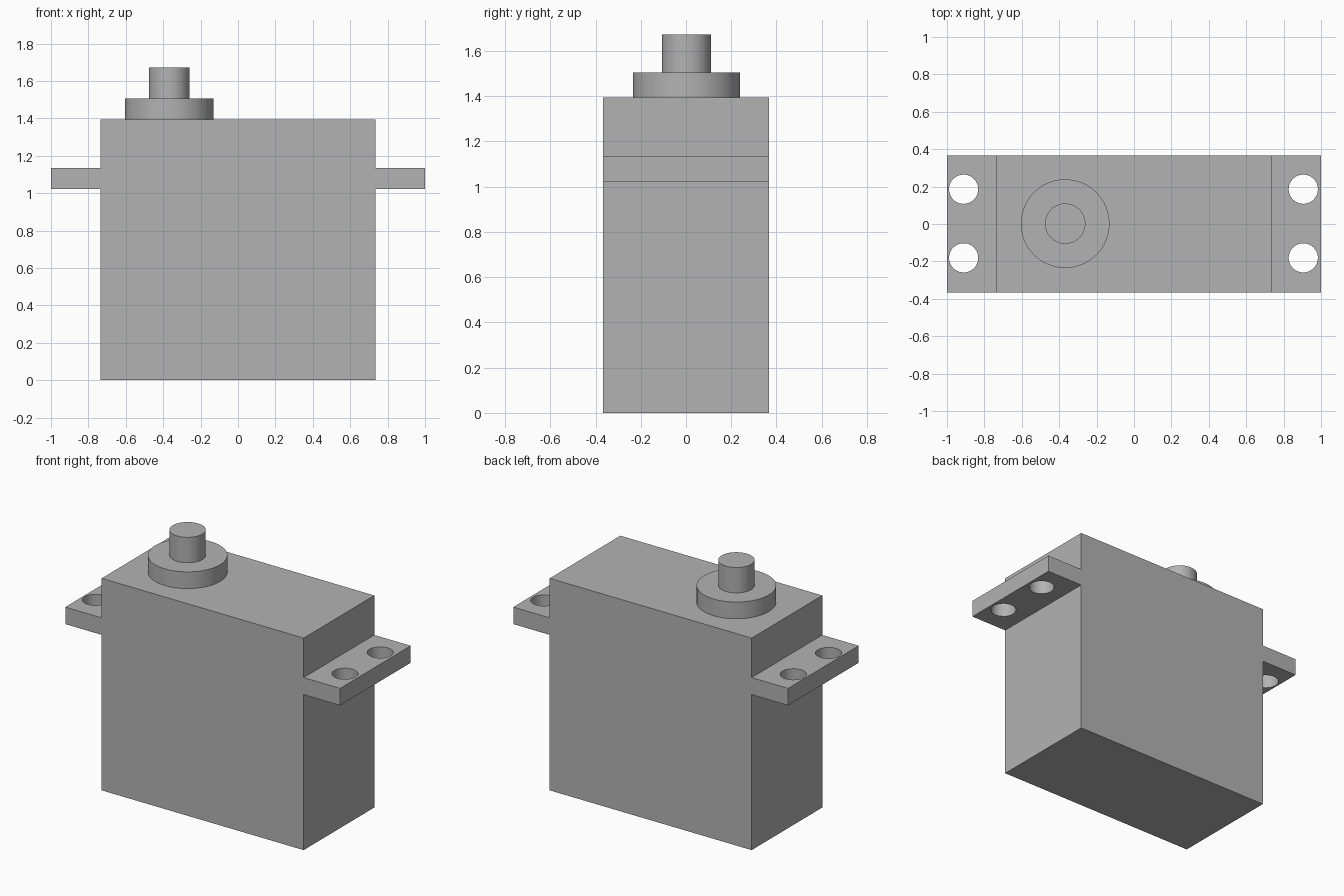
import bpy
import math

cube = bpy.data.objects.get("Cube")
if cube:
    bpy.data.objects.remove(cube, do_unlink=True)

# Single plain grey
GREY = (0.45, 0.45, 0.45, 1.0)
grey = bpy.data.materials.new("plain grey")
grey.use_nodes = True
grey.diffuse_color = GREY
grey.node_tree.nodes["Principled BSDF"].inputs["Base Color"].default_value = GREY

HALF_X, HALF_Y, TOP = 0.735, 0.367, 1.395
EAR_LOW, EAR_HIGH = 1.023, 1.135
SHAFT_X = -0.368


def box(name, x0, x1, z0, z1):
    bpy.ops.mesh.primitive_cube_add(size=1, location=((x0 + x1) / 2, 0, (z0 + z1) / 2))
    ob = bpy.context.object
    ob.name = name
    ob.scale = (x1 - x0, 2 * HALF_Y, z1 - z0)
    bpy.ops.object.transform_apply(location=False, rotation=False, scale=True)
    ob.data.materials.append(grey)
    return ob


def cylinder(name, x, y, radius, z0, z1):
    bpy.ops.mesh.primitive_cylinder_add(vertices=64, radius=radius, depth=z1 - z0,
                                        location=(x, y, (z0 + z1) / 2))
    ob = bpy.context.object
    ob.name = name
    ob.data.materials.append(grey)
    bpy.ops.object.shade_smooth_by_angle(angle=math.radians(30))
    return ob


def drill(target, cutter):
    mod = target.modifiers.new("hole", "BOOLEAN")
    mod.operation = "DIFFERENCE"
    mod.solver = "EXACT"
    mod.object = cutter
    bpy.context.view_layer.objects.active = target
    bpy.ops.object.modifier_apply(modifier=mod.name)
    bpy.data.objects.remove(cutter, do_unlink=True)


# Motor case
box("case", -HALF_X, HALF_X, 0, TOP)

# Mounting ears, each with two screw holes
for name, x0, x1, hole_x in (("left_ear", HALF_X, 1, 0.905),
                             ("right_ear", -1, -HALF_X, -0.911)):
    ear = box(name, x0, x1, EAR_LOW, EAR_HIGH)
    for hole_y in (-0.181, 0.186):
        drill(ear, cylinder("hole_cutter", hole_x, hole_y, 0.078,
                            EAR_LOW - 0.1, EAR_HIGH + 0.1))
    bpy.ops.object.select_all(action="DESELECT")
    ear.select_set(True)
    bpy.context.view_layer.objects.active = ear
    bpy.ops.object.shade_smooth_by_angle(angle=math.radians(30))

# Output collar and shaft
cylinder("collar", SHAFT_X, 0.002, 0.237, TOP, 1.505)
cylinder("output_shaft", SHAFT_X, 0.002, 0.108, 1.505, 1.672)
